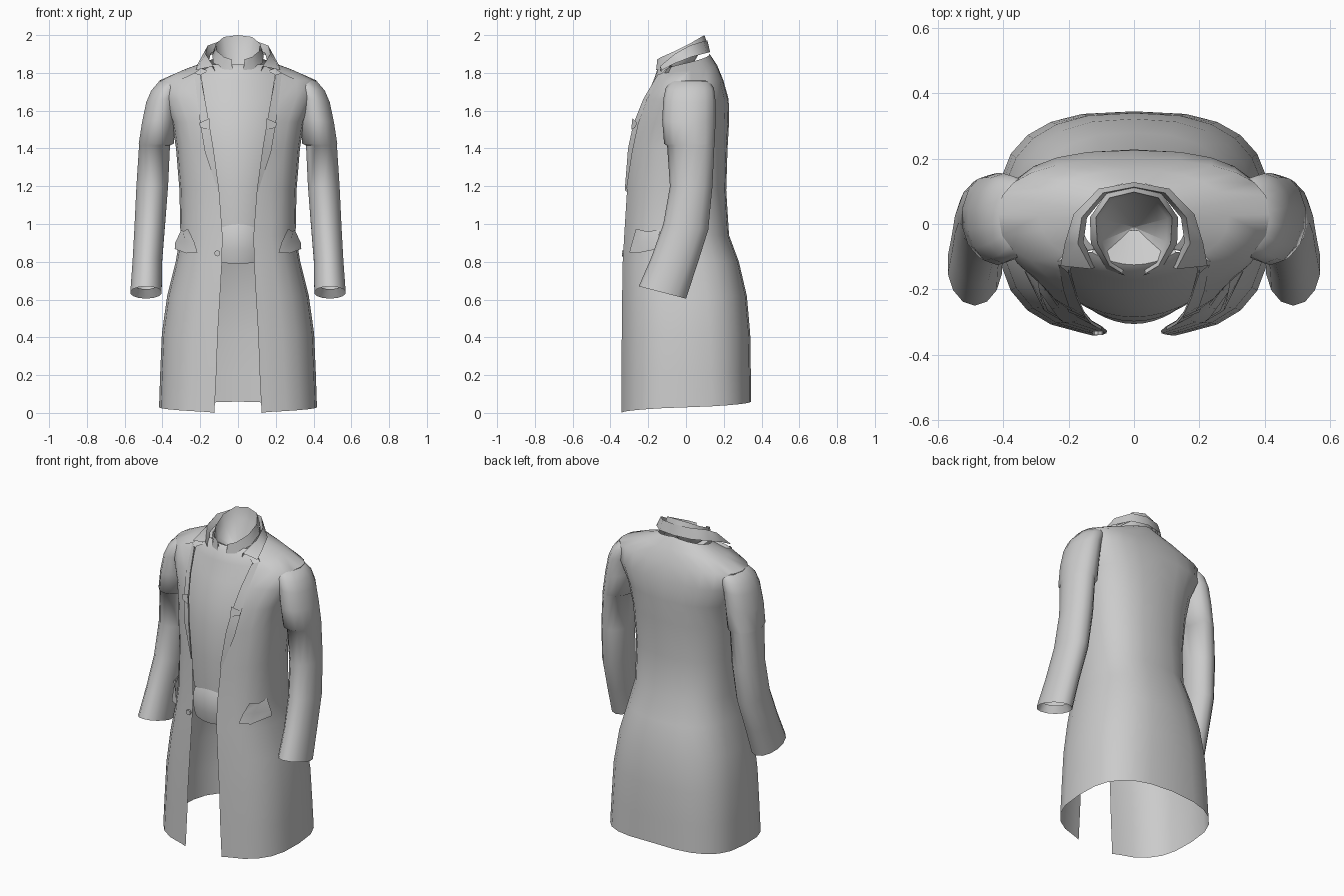
import bpy, math


def sheet(name, rows, closed=False, cap=False, angle=60):
    """Skin equal-length point rows (listed bottom to top) and mirror in x."""
    n = len(rows[0])
    verts = [p for r in rows for p in r]
    faces = []
    for i in range(len(rows) - 1):
        for j in range(n if closed else n - 1):
            k = (j + 1) % n
            faces.append((i * n + j, i * n + k, (i + 1) * n + k, (i + 1) * n + j))
    if cap:
        faces.append(tuple(range((len(rows) - 1) * n, len(rows) * n)))
    me = bpy.data.meshes.new(name)
    me.from_pydata(verts, [], faces)
    ob = bpy.data.objects.new(name, me)
    bpy.context.collection.objects.link(ob)
    m = ob.modifiers.new("mirror", 'MIRROR')
    m.use_clip = True
    m.merge_threshold = 0.0005
    bpy.ops.object.select_all(action='DESELECT')
    ob.select_set(True)
    bpy.context.view_layer.objects.active = ob
    bpy.ops.object.shade_smooth_by_angle(angle=math.radians(angle))
    return ob


def power(v, e):
    return math.copysign(abs(v) ** e, v)


# coat body: half sections from the front opening round to the back seam
def coat_row(zf, zb, gap, hw, yf, yb, n, steps=12):
    yc = (yf + yb) / 2 + 0.01
    pts = []
    for k in range(steps + 1):
        u = k / steps
        t = math.pi * u
        x = hw * power(math.sin(t), 2 / n)
        c = power(math.cos(t), 2 / n)
        y = yc + abs(c) * ((yf if c > 0 else yb) - yc)
        if k == 0:
            x = gap
        elif k == steps:
            x = 0
        elif u < 0.25:
            x = max(x, gap + 0.02 * k)
        pts.append((x, y, zf + (zb - zf) * u))
    return pts


COAT = [  # z front, z back, opening, half width, front y, back y, squareness
    (0.00, 0.06, 0.125, 0.418, -0.342, 0.345, 2.8),
    (0.20, 0.22, 0.115, 0.412, -0.341, 0.343, 2.7),
    (0.42, 0.42, 0.107, 0.403, -0.340, 0.340, 2.6),
    (0.62, 0.62, 0.095, 0.375, -0.338, 0.322, 2.5),
    (0.80, 0.80, 0.085, 0.330, -0.335, 0.280, 2.5),
    (0.94, 0.94, 0.082, 0.305, -0.327, 0.228, 2.5),
    (1.18, 1.18, 0.100, 0.310, -0.312, 0.213, 2.4),
    (1.40, 1.40, 0.130, 0.328, -0.295, 0.220, 2.4),
    (1.54, 1.54, 0.155, 0.350, -0.265, 0.228, 2.5),
    (1.66, 1.66, 0.175, 0.400, -0.215, 0.226, 2.6),
    (1.76, 1.76, 0.190, 0.415, -0.160, 0.198, 2.5),
    (1.79, 1.84, 0.195, 0.290, -0.135, 0.165, 2.2),
    (1.81, 1.90, 0.155, 0.165, -0.115, 0.125, 2.0),
]
sheet("coat_body", [coat_row(*r) for r in COAT])


# sleeves: tilted rings from the cuff lining up to the shoulder
SLEEVE = [  # front y, z, back y, z, inner x, outer x, outward drop
    (-0.220, 0.710, -0.030, 0.655, 0.420, 0.555, 0),
    (-0.250, 0.670, 0.000, 0.605, 0.402, 0.572, 0),
    (-0.185, 0.820, 0.058, 0.780, 0.400, 0.560, 0),
    (-0.120, 1.000, 0.118, 0.970, 0.385, 0.550, 0),
    (-0.085, 1.200, 0.140, 1.200, 0.368, 0.540, 0),
    (-0.100, 1.415, 0.150, 1.415, 0.358, 0.526, 0),
    (-0.116, 1.425, 0.153, 1.425, 0.338, 0.528, 0),
    (-0.126, 1.550, 0.156, 1.550, 0.325, 0.510, 0.01),
    (-0.120, 1.660, 0.155, 1.660, 0.310, 0.488, 0.015),
    (-0.108, 1.720, 0.148, 1.720, 0.290, 0.462, 0.015),
    (-0.070, 1.770, 0.115, 1.770, 0.260, 0.420, 0.015),
]


def ring(fy, fz, by, bz, xi, xo, drop, n=14):
    pts = []
    for k in range(n):
        t = 2 * math.pi * k / n
        f = (1 - math.cos(t)) / 2
        s = math.sin(t)
        pts.append(((xi + xo) / 2 + (xo - xi) / 2 * s,
                    fy + (by - fy) * f, fz + (bz - fz) * f - drop * s))
    return pts


sheet("sleeves", [ring(*r) for r in SLEEVE], closed=True, cap=True)

# lapels folded back along the V opening
inner = [(0.100, -0.314, 1.18), (0.130, -0.297, 1.40), (0.152, -0.269, 1.53),
         (0.175, -0.217, 1.66), (0.200, -0.140, 1.79)]
outer = [(0.105, -0.316, 1.17), (0.175, -0.284, 1.38), (0.200, -0.252, 1.53),
         (0.215, -0.206, 1.66), (0.232, -0.122, 1.80)]
lift = [(x, y - 0.010, z) for x, y, z in inner]
sheet("lapels", [[a, b, c] for a, b, c in zip(inner, lift, outer)], angle=40)

# breast pocket welts
sheet("breast_welts", [[(0.15, -0.290, 1.50), (0.20, -0.270, 1.51)],
                       [(0.15, -0.284, 1.56), (0.205, -0.258, 1.535)]])

# turned-down coat collar
fold = [(0.130, -0.138, 1.835), (0.172, -0.06, 1.900), (0.160, 0.02, 1.945),
        (0.095, 0.095, 1.968), (0, 0.113, 1.972)]
edge = [(0.225, -0.128, 1.815), (0.212, -0.06, 1.850), (0.185, 0.03, 1.885),
        (0.108, 0.108, 1.905), (0, 0.128, 1.910)]
stand = [(x * 0.9, y * 0.95, z - 0.04) for x, y, z in fold]
sheet("coat_collar", [edge, fold, stand], angle=50)

# shirt collar with a lining that closes the neck
top = [(0.035, -0.152, 1.872), (0.075, -0.128, 1.885), (0.112, -0.06, 1.915),
       (0.117, 0.02, 1.955), (0.075, 0.080, 1.990), (0, 0.098, 2.0)]
base = [(0.028, -0.158, 1.815), (0.085, -0.138, 1.820), (0.132, -0.06, 1.855),
        (0.135, 0.02, 1.895), (0.082, 0.098, 1.930), (0, 0.118, 1.940)]
lining = [(x * 0.88, y * 0.88, z - 0.07) for x, y, z in top]
pit = [(0, -0.01, 1.77)] * 6
sheet("shirt_collar", [base, top, lining, pit], angle=60)


# shirt front and waistband seen through the opening
def panel(name, rows):
    sheet(name, [[(w * k / 4, y + 0.3 * w * (k / 4) ** 2, z - 0.02 * drop * (k / 4) ** 2)
                  for k in range(5)] for z, y, w, drop in rows])


panel("shirt_front", [
    (0.98, -0.290, 0.13, 0), (1.20, -0.298, 0.15, 0), (1.40, -0.285, 0.19, 0),
    (1.54, -0.257, 0.21, 0), (1.66, -0.215, 0.23, 0), (1.76, -0.172, 0.23, 0),
    (1.825, -0.150, 0.20, 1), (1.845, -0.125, 0.13, 0), (1.78, -0.02, 0.06, 0)])
panel("waistband", [
    (0.79, -0.290, 0.12, -0.5), (0.86, -0.306, 0.12, 0),
    (0.97, -0.306, 0.12, 1), (1.03, -0.275, 0.12, 2)])

# hip pocket flaps flaring away from the coat
sheet("pocket_flaps", [
    [(0.215, -0.300, 0.850), (0.275, -0.265, 0.845), (0.335, -0.145, 0.868)],
    [(0.232, -0.285, 0.905), (0.282, -0.240, 0.910), (0.333, -0.145, 0.900)],
    [(0.265, -0.265, 0.975), (0.290, -0.205, 0.960), (0.300, -0.140, 0.970)]])

# coat button
bpy.ops.mesh.primitive_cylinder_add(vertices=8, radius=0.016, depth=0.012,
                                    location=(-0.11, -0.334, 0.845),
                                    rotation=(math.pi / 2, 0, 0))
bpy.context.object.name = "button"
